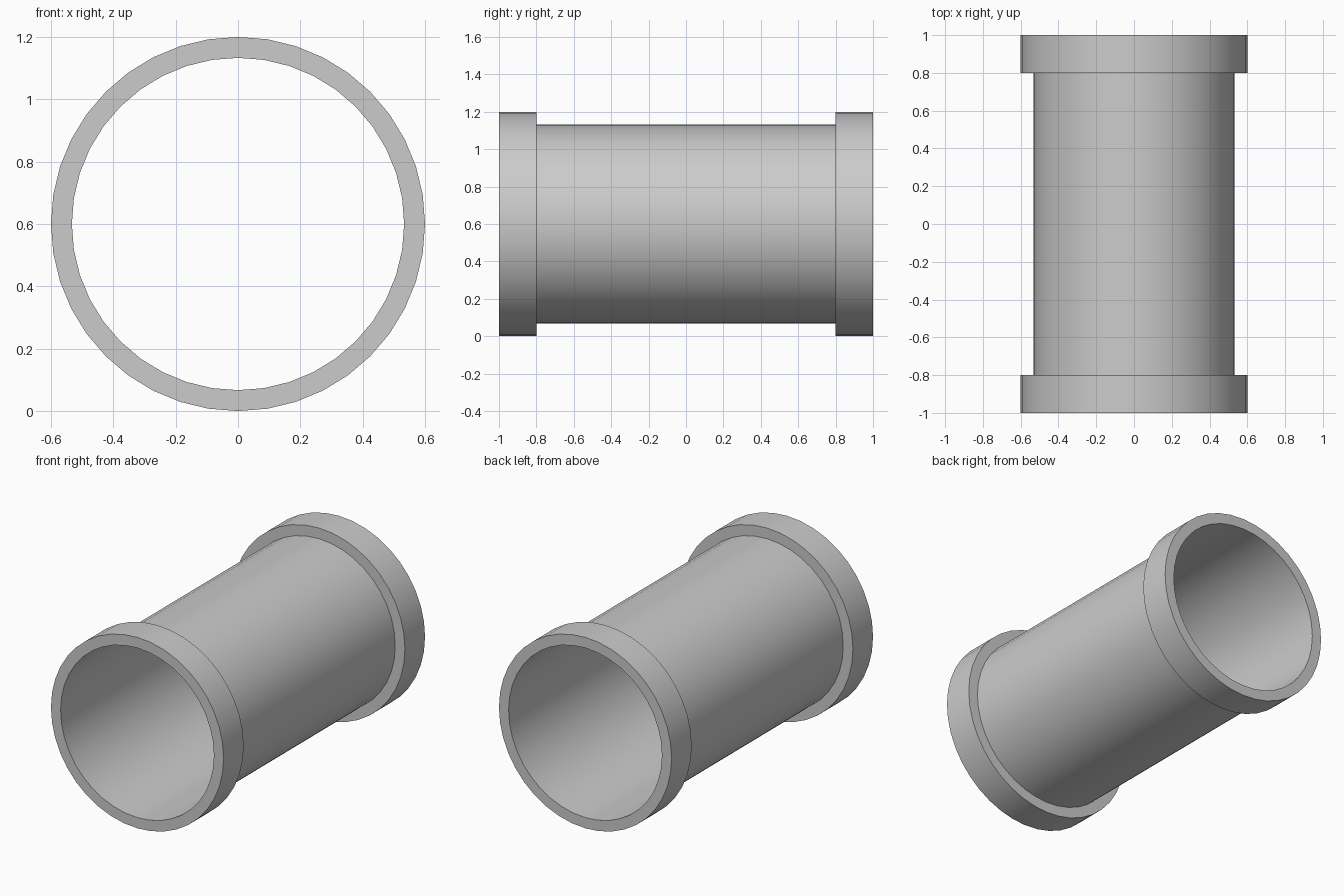
import bpy, bmesh
from math import cos, sin, pi

if "Cube" in bpy.data.objects:
    bpy.data.objects.remove(bpy.data.objects["Cube"])

SIDES = 40
R_OUT, R_IN = 0.6, 0.533
CENTRE_Z = 0.6


def lathe(name, profile, outward=True):
    """Sweep an open (radius, y) profile around the lengthwise axis."""
    bm = bmesh.new()
    rings = []
    for r, y in profile:
        rings.append([bm.verts.new((r * sin(2 * pi * i / SIDES), y,
                                    r * cos(2 * pi * i / SIDES)))
                      for i in range(SIDES)])
    for a, b in zip(rings, rings[1:]):
        for i in range(SIDES):
            j = (i + 1) % SIDES
            bm.faces.new((a[i], b[i], b[j], a[j]))
    mesh = bpy.data.meshes.new(name)
    bm.to_mesh(mesh)
    bm.free()
    obj = bpy.data.objects.new(name, mesh)
    obj.location.z = CENTRE_Z
    bpy.context.collection.objects.link(obj)
    bpy.ops.object.select_all(action='DESELECT')
    obj.select_set(True)
    bpy.context.view_layer.objects.active = obj
    bpy.ops.object.shade_smooth_by_angle(angle=pi / 6)
    return obj


# Thin-walled pipe running the full length
lathe("pipe_wall", [(R_IN, -1), (R_IN, -0.8), (R_IN, 0.8), (R_IN, 1)])

# Raised collar at each end, closed by the pipe wall inside
for name, y0, y1 in (("front_collar", -1, -0.8), ("back_collar", 0.8, 1)):
    lathe(name, [(R_IN, y0), (R_OUT, y0), (R_OUT, y1), (R_IN, y1)])
